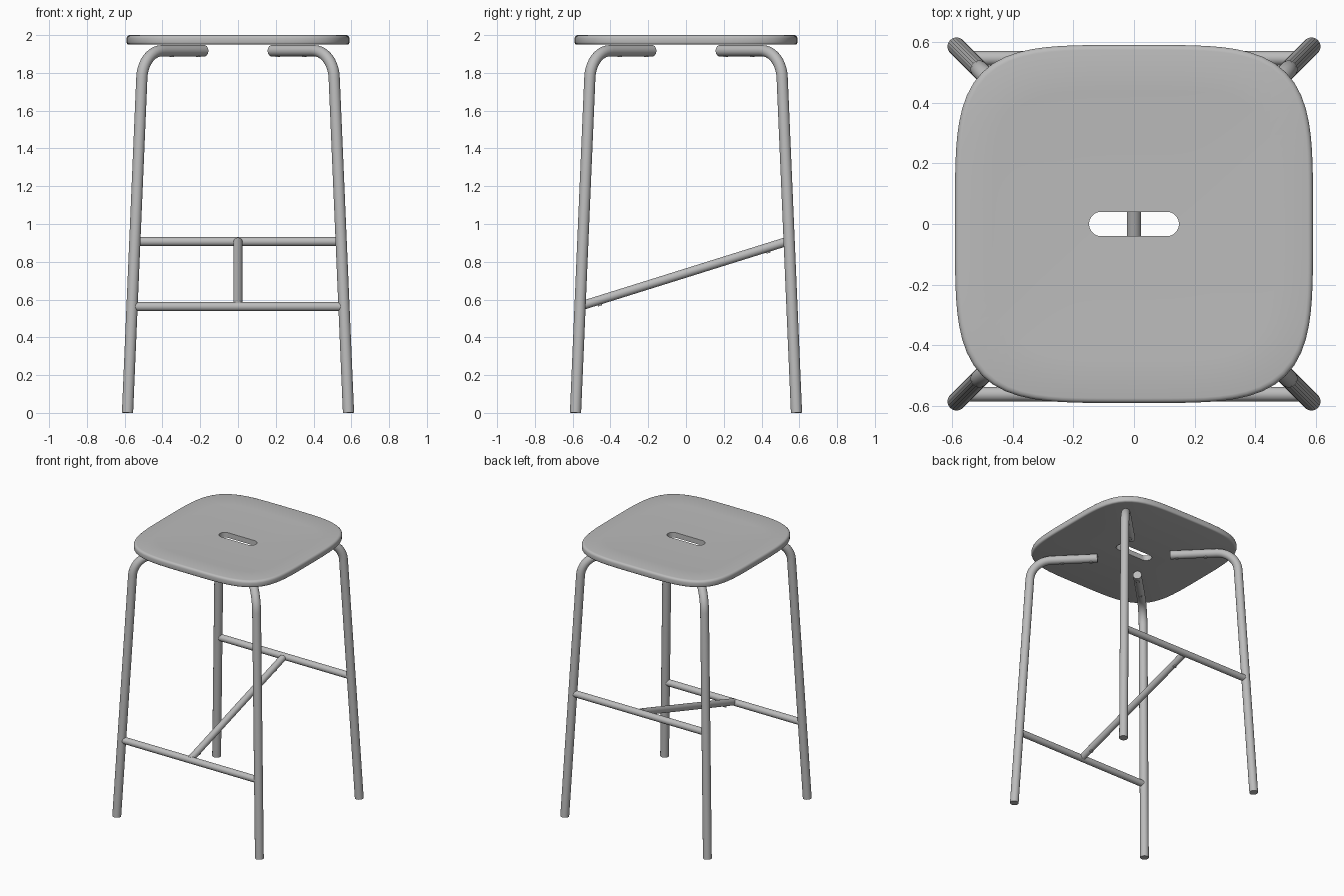
import bpy, bmesh, math
from mathutils import Vector

cube = bpy.data.objects.get("Cube")
if cube:
    bpy.data.objects.remove(cube)

grey = bpy.data.materials.new("warm_grey")
grey.use_nodes = True
COLOUR = (0.5, 0.5, 0.5, 1)
grey.diffuse_color = COLOUR
grey.node_tree.nodes["Principled BSDF"].inputs["Base Color"].default_value = COLOUR


def add_object(name, bm, angle=40):
    bmesh.ops.recalc_face_normals(bm, faces=bm.faces)
    mesh = bpy.data.meshes.new(name)
    bm.to_mesh(mesh)
    bm.free()
    mesh.materials.append(grey)
    obj = bpy.data.objects.new(name, mesh)
    bpy.context.collection.objects.link(obj)
    bpy.ops.object.select_all(action="DESELECT")
    obj.select_set(True)
    bpy.context.view_layer.objects.active = obj
    bpy.ops.object.shade_smooth_by_angle(angle=math.radians(angle))
    return obj


def tube(name, points, radius, sides=20):
    """Capped round tube swept along a planar path."""
    pts = [Vector(p) for p in points]
    normal = (pts[1] - pts[0]).cross(pts[-1] - pts[0])
    if normal.length < 1e-6:
        normal = (pts[1] - pts[0]).orthogonal()
    normal.normalize()
    bm = bmesh.new()
    rings = []
    for i, p in enumerate(pts):
        tangent = (pts[min(i + 1, len(pts) - 1)] - pts[max(i - 1, 0)]).normalized()
        side = tangent.cross(normal)
        ring = []
        for k in range(sides):
            a = math.tau * k / sides
            ring.append(bm.verts.new(p + radius * (math.cos(a) * normal + math.sin(a) * side)))
        rings.append(ring)
    for a, b in zip(rings, rings[1:]):
        for k in range(sides):
            j = (k + 1) % sides
            bm.faces.new((a[k], a[j], b[j], b[k]))
    bm.faces.new(rings[0])
    bm.faces.new(rings[-1])
    return add_object(name, bm)


# Seat: rounded-square board with a softened rim, shallow dish and a hand slot
N = 96
HALF, TOP, BOTTOM = 0.59, 2.0, 1.95


def outline(i, inset):
    a = math.tau * i / N
    c, s = math.cos(a), math.sin(a)
    r = (HALF - inset) / (abs(c) ** 4.2 + abs(s) ** 4.2) ** (1 / 4.2)
    return Vector((r * c, r * s))


def slot(i):
    a = math.tau * (i + 0.5) / N
    c, s = math.cos(a), math.sin(a)
    shift = 0.108 if c > 0 else -0.108
    return Vector((shift + 0.04 * c, 0.04 * s))


def blend_ring(t, z):
    return [(*slot(i).lerp(outline(i, 0.016), t), z) for i in range(N)]


DISH = 0.012
sections = [blend_ring(t, TOP - DISH * (1 - t * t)) for t in (0, 0.25, 0.5, 0.75, 1)]
for k in range(1, 4):
    a = math.pi / 2 * k / 3
    sections.append([(*outline(i, 0.016 * (1 - math.sin(a))), TOP - 0.016 * (1 - math.cos(a)))
                     for i in range(N)])
for k in range(4):
    a = math.pi / 2 * k / 3
    sections.append([(*outline(i, 0.012 * (1 - math.cos(a))), BOTTOM + 0.012 * (1 - math.sin(a)))
                     for i in range(N)])
sections.append(blend_ring(0, BOTTOM))

bm = bmesh.new()
loops = [[bm.verts.new(p) for p in s] for s in sections]
for a, b in zip(loops, loops[1:] + loops[:1]):
    for i in range(N):
        j = (i + 1) % N
        bm.faces.new((a[i], a[j], b[j], b[i]))
add_object("seat", bm)

# Legs: splayed along the diagonals, bent inward under the seat
FOOT, KNEE, ARM_Z, BEND = 0.585, 0.503, 1.917, 0.15
ROOT2 = math.sqrt(2)


def leg_offset(z):
    return FOOT + (KNEE - FOOT) * z / ARM_Z


def leg_path(sx, sy):
    corner = Vector((KNEE * ROOT2, ARM_Z))
    down = (Vector((FOOT * ROOT2, 0)) - corner).normalized()
    inward = Vector((-1, 0))
    half = math.acos(down.dot(inward)) / 2
    centre = corner + (down + inward).normalized() * BEND / math.sin(half)
    start = corner + down * BEND / math.tan(half) - centre
    sweep = math.pi - 2 * half
    path = [Vector((FOOT * ROOT2, 0))]
    for k in range(11):
        a = sweep * k / 10
        c, s = math.cos(a), math.sin(a)
        path.append(centre + Vector((c * start.x - s * start.y, s * start.x + c * start.y)))
    path.append(Vector((0.178 * ROOT2, ARM_Z)))
    return [(sx * p.x / ROOT2, sy * p.x / ROOT2, p.y) for p in path]


for sx, side in ((1, "left"), (-1, "right")):
    for sy, end in ((-1, "front"), (1, "back")):
        tube(f"{end}_{side}_leg", leg_path(sx, sy), 0.03)
        # Screw heads below the bent arm
        for n, d in enumerate((0.21, 0.35)):
            tube(f"{end}_{side}_screw_{n + 1}",
                 [(sx * d, sy * d, 1.895), (sx * d, sy * d, 1.883)], 0.012, 12)

# Cross bars, low at the front and higher at the back
BAR = 0.024
for name, sy, z in (("front_bar", -1, 0.563), ("back_bar", 1, 0.907)):
    d = leg_offset(z)
    tube(name, [(-d, sy * d, z), (d, sy * d, z)], BAR)

# Sloping brace joining the two bars, with a screw near each end
low = Vector((0, -leg_offset(0.563), 0.565))
high = Vector((0, leg_offset(0.907) - 0.02, 0.905))
tube("sloping_brace", [low, high], BAR)
under = Vector((0, high.z - low.z, low.y - high.y)).normalized()
for n, t in enumerate((0.09, 0.91)):
    p = low.lerp(high, t)
    tube(f"brace_screw_{n + 1}", [p + under * 0.015, p + under * 0.03], 0.012, 12)
